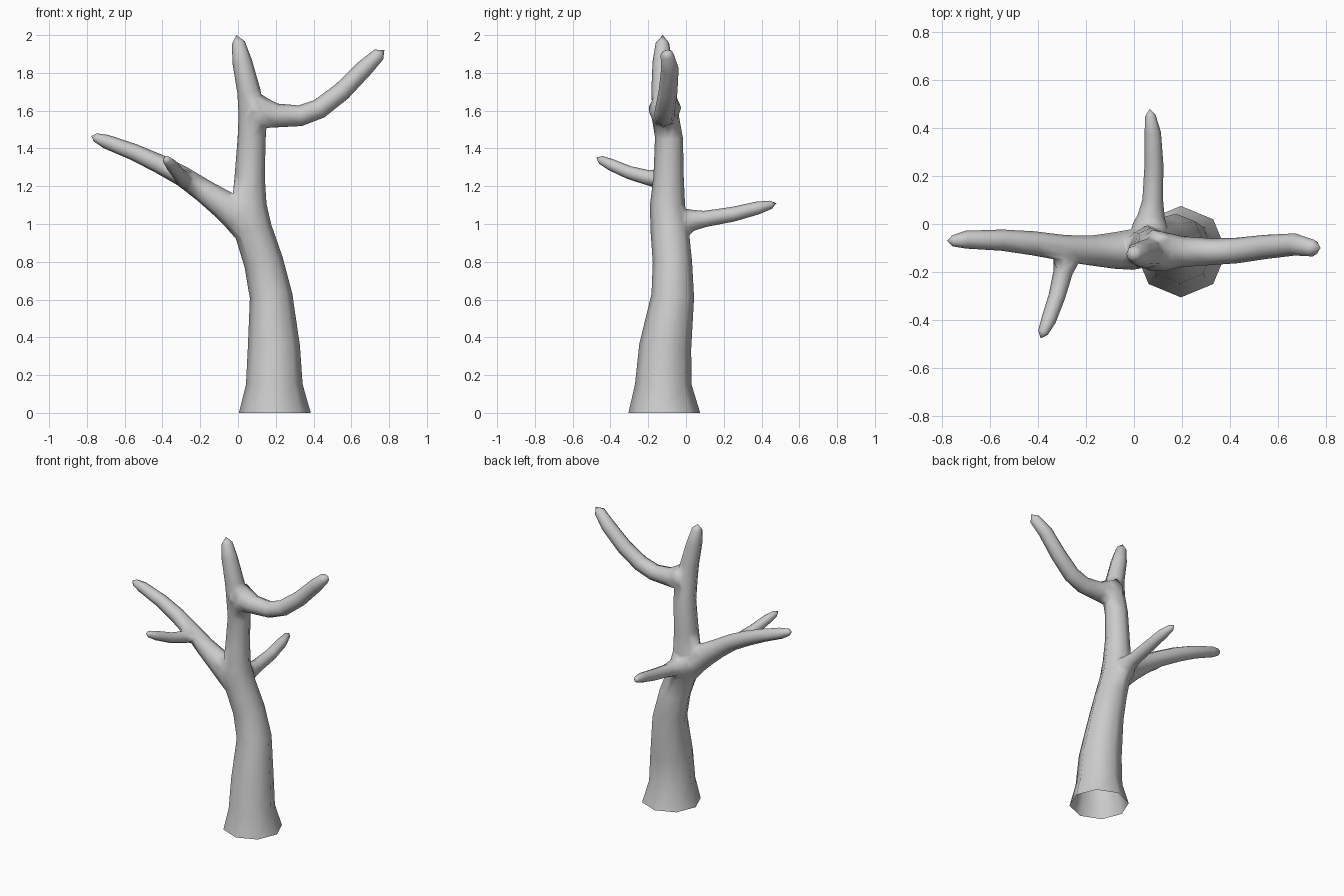
import bpy, bmesh, math
from mathutils import Vector

if "Cube" in bpy.data.objects:
    bpy.data.objects.remove(bpy.data.objects["Cube"])

bark = bpy.data.materials.new("pale_grey_bark")
bark.use_nodes = True
GREY = (0.6, 0.6, 0.6, 1)
bark.diffuse_color = GREY
bark.node_tree.nodes["Principled BSDF"].inputs["Base Color"].default_value = GREY


def limb(name, path, sides=8):
    """Closed tapering tube through (x, y, z, radius) points, ending in a blunt point."""
    bm = bmesh.new()
    pts = [Vector(p[:3]) for p in path]
    rings = []
    side = None
    for i, p in enumerate(pts[:-1]):
        along = (pts[i + 1] - pts[max(i - 1, 0)]).normalized()
        if i == 0 and name == "trunk":
            along = Vector((0, 0, 1))
        if side is None:
            side = Vector((1, 0, 0)) if abs(along.x) < 0.7 else Vector((0, 1, 0))
        side = (side - along * side.dot(along)).normalized()
        other = along.cross(side)
        ring = []
        for k in range(sides):
            a = math.tau * k / sides
            ring.append(bm.verts.new(p + path[i][3] * (math.cos(a) * side + math.sin(a) * other)))
        rings.append(ring)
    for a, b in zip(rings, rings[1:]):
        for k in range(sides):
            n = (k + 1) % sides
            bm.faces.new((a[k], a[n], b[n], b[k]))
    tip = bm.verts.new(pts[-1])
    for k in range(sides):
        bm.faces.new((rings[-1][k], rings[-1][(k + 1) % sides], tip))
    bm.faces.new(rings[0][::-1])
    bmesh.ops.recalc_face_normals(bm, faces=bm.faces)
    mesh = bpy.data.meshes.new(name)
    bm.to_mesh(mesh)
    bm.free()
    mesh.materials.append(bark)
    obj = bpy.data.objects.new(name, mesh)
    bpy.context.collection.objects.link(obj)
    return obj


# Trunk with flared foot and pointed top
trunk = limb("trunk", [
    (.195, -.115, 0, .19), (.192, -.12, .15, .15), (.19, -.11, .35, .138),
    (.175, -.07, .62, .113), (.135, -.072, .8, .104), (.08, -.088, .97, .1),
    (.058, -.098, 1.1, .093), (.062, -.092, 1.25, .08), (.072, -.09, 1.45, .074),
    (.075, -.112, 1.58, .072), (.058, -.122, 1.7, .062), (.022, -.125, 1.86, .052),
    (.002, -.125, 1.96, .035), (-.008, -.123, 2, 0)])

# Branches, each starting inside its parent
branches = [
    limb("upper_left_branch", [
        (.07, -.11, 1.62, .085), (.13, -.115, 1.59, .08), (.2, -.115, 1.575, .064),
        (.33, -.115, 1.573, .055), (.43, -.11, 1.61, .053), (.55, -.095, 1.702, .05),
        (.67, -.085, 1.825, .046), (.745, -.1, 1.897, .035), (.775, -.1, 1.922, 0)]),
    limb("right_branch", [
        (.06, -.1, .97, .08), (-.005, -.105, 1.045, .086), (-.08, -.11, 1.105, .076),
        (-.18, -.11, 1.175, .062), (-.29, -.1, 1.25, .054), (-.42, -.08, 1.32, .05),
        (-.55, -.067, 1.38, .044), (-.7, -.065, 1.437, .037), (-.755, -.07, 1.458, .023),
        (-.777, -.07, 1.465, 0)]),
    limb("right_front_twig", [
        (-.27, -.08, 1.235, .048), (-.282, -.15, 1.24, .05), (-.295, -.2, 1.245, .04),
        (-.32, -.3, 1.272, .035), (-.355, -.4, 1.315, .031), (-.378, -.452, 1.34, .022),
        (-.388, -.475, 1.352, 0)]),
    limb("back_branch", [
        (.058, -.07, 1, .08), (.065, -.01, 1.015, .076), (.072, .035, 1.02, .056),
        (.078, .1, 1.027, .043), (.083, .25, 1.052, .039), (.078, .38, 1.085, .034),
        (.068, .45, 1.102, .022), (.065, .478, 1.11, 0)]),
]

# Fuse the limbs into one skin
for b in branches:
    mod = trunk.modifiers.new("join_" + b.name, "BOOLEAN")
    mod.operation = "UNION"
    mod.solver = "EXACT"
    mod.object = b
graph = bpy.context.evaluated_depsgraph_get()
fused = bpy.data.meshes.new_from_object(trunk.evaluated_get(graph))
trunk.modifiers.clear()
trunk.data = fused
trunk.name = "bare_tree"
for b in branches:
    bpy.data.objects.remove(b)

# Open the foot, soften the forks, smooth the shading
bm = bmesh.new()
bm.from_mesh(fused)
bmesh.ops.delete(bm, geom=[f for f in bm.faces if all(v.co.z < 0.001 for v in f.verts)],
                 context="FACES_ONLY")
bmesh.ops.remove_doubles(bm, verts=bm.verts, dist=0.012)
bmesh.ops.triangulate(bm, faces=[f for f in bm.faces if len(f.verts) > 4])
creases = {v for e in bm.edges if len(e.link_faces) == 2 and not e.is_convex
           and e.calc_face_angle(0) > 0.35 for v in e.verts}
bmesh.ops.smooth_vert(bm, verts=list(creases), factor=0.3,
                      use_axis_x=True, use_axis_y=True, use_axis_z=True)
for f in bm.faces:
    f.smooth = True
bm.to_mesh(fused)
bm.free()
